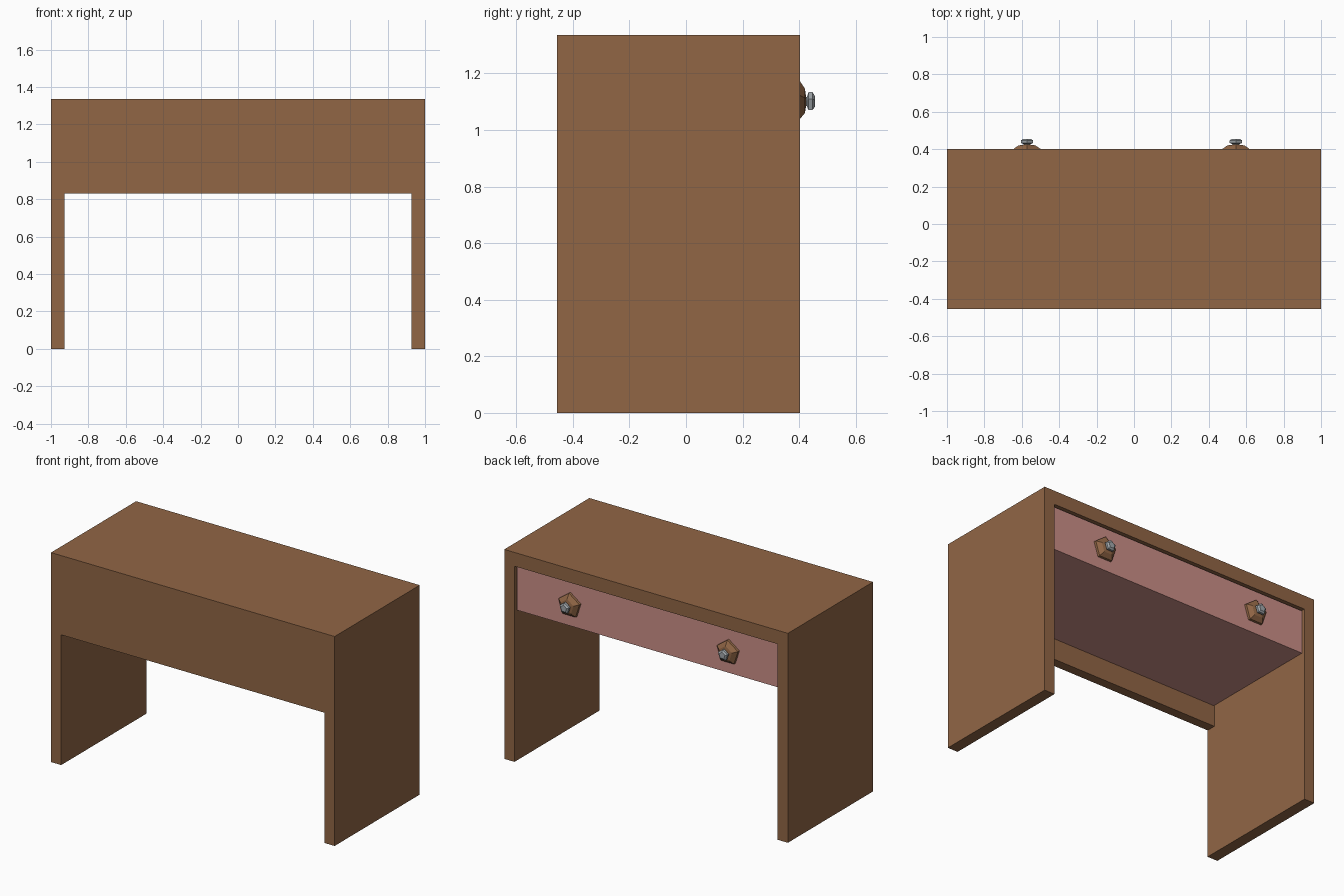
import bpy, bmesh, math

if "Cube" in bpy.data.objects:
    bpy.data.objects.remove(bpy.data.objects["Cube"])


def material(name, rgb):
    m = bpy.data.materials.new(name)
    m.diffuse_color = (*rgb, 1)
    m.use_nodes = True
    m.node_tree.nodes["Principled BSDF"].inputs["Base Color"].default_value = m.diffuse_color
    return m


WOOD = material("brown wood", (0.283, 0.133, 0.060))
PINK = material("pink wood", (0.60, 0.275, 0.245))
METAL = material("grey metal", (0.36, 0.39, 0.41))


def finish(name, bm, mat):
    bmesh.ops.recalc_face_normals(bm, faces=bm.faces)
    me = bpy.data.meshes.new(name)
    bm.to_mesh(me)
    bm.free()
    me.materials.append(mat)
    ob = bpy.data.objects.new(name, me)
    bpy.context.collection.objects.link(ob)
    return ob


def box(name, x, y, z, mat):
    bm = bmesh.new()
    bmesh.ops.create_cube(bm, size=1)
    for v in bm.verts:
        v.co = [lo + (c + 0.5) * (hi - lo) for c, (lo, hi) in zip(v.co, (x, y, z))]
    return finish(name, bm, mat)


def turned(name, x, z, rings, mat, sides=5):
    """Low-poly turned part along y; rings are (radius, y), one vertex pointing up."""
    bm = bmesh.new()
    loops = []
    for r, y in rings:
        angles = [math.pi / 2 + 2 * math.pi * i / sides for i in range(sides)]
        loops.append([bm.verts.new((x + r * math.cos(a), y, z + r * math.sin(a))) for a in angles])
    for a, b in zip(loops, loops[1:]):
        for i in range(sides):
            j = (i + 1) % sides
            bm.faces.new((a[i], a[j], b[j], b[i]))
    bm.faces.new(loops[0])
    bm.faces.new(loops[-1])
    return finish(name, bm, mat)


FRONT, BACK, TOP = -0.455, 0.402, 1.335
IN_X, IN_Z = 0.928, 1.247          # inner faces of side panels and top
DRAWER_BACK = 0.386

# Desk shell: top and two side panels in one upside-down U
bm = bmesh.new()
profile = [(-1, 0), (-1, TOP), (1, TOP), (1, 0),
           (IN_X, 0), (IN_X, IN_Z), (-IN_X, IN_Z), (-IN_X, 0)]
face = bm.faces.new([bm.verts.new((x, FRONT, z)) for x, z in profile])
ext = bmesh.ops.extrude_face_region(bm, geom=[face])
moved = [g for g in ext["geom"] if isinstance(g, bmesh.types.BMVert)]
bmesh.ops.translate(bm, verts=moved, vec=(0, BACK - FRONT, 0))
finish("desk_shell", bm, WOOD)

# Panel closing the front
box("front_panel", (-IN_X, IN_X), (FRONT, -0.395), (0.83, IN_Z), WOOD)

# Drawer: face, floor, sides and inner end
W, Z0, Z1 = 0.923, 0.963, 1.24
box("drawer_face", (-W, W), (0.35, DRAWER_BACK), (Z0, Z1), PINK)
box("drawer_floor", (-W, W), (-0.394, 0.35), (Z0, Z0 + 0.03), PINK)
box("drawer_inner_end", (-W, W), (-0.394, -0.36), (Z0 + 0.03, Z1), PINK)
for side, s in (("left", -1), ("right", 1)):
    box(f"drawer_side_{side}", sorted((s * W, s * (W - 0.03))), (-0.36, 0.35), (Z0 + 0.03, Z1), PINK)

# Five-sided drawer knobs: wooden rosette with a metal button
for side, x in (("left", -0.572), ("right", 0.545)):
    turned(f"knob_rosette_{side}", x, 1.0985,
           [(0.080, 0.380), (0.078, 0.400), (0.048, 0.420), (0.020, 0.424)], WOOD)
    turned(f"knob_button_{side}", x, 1.0985,
           [(0.018, 0.418), (0.018, 0.427), (0.035, 0.433), (0.035, 0.447), (0.022, 0.455)], METAL)
